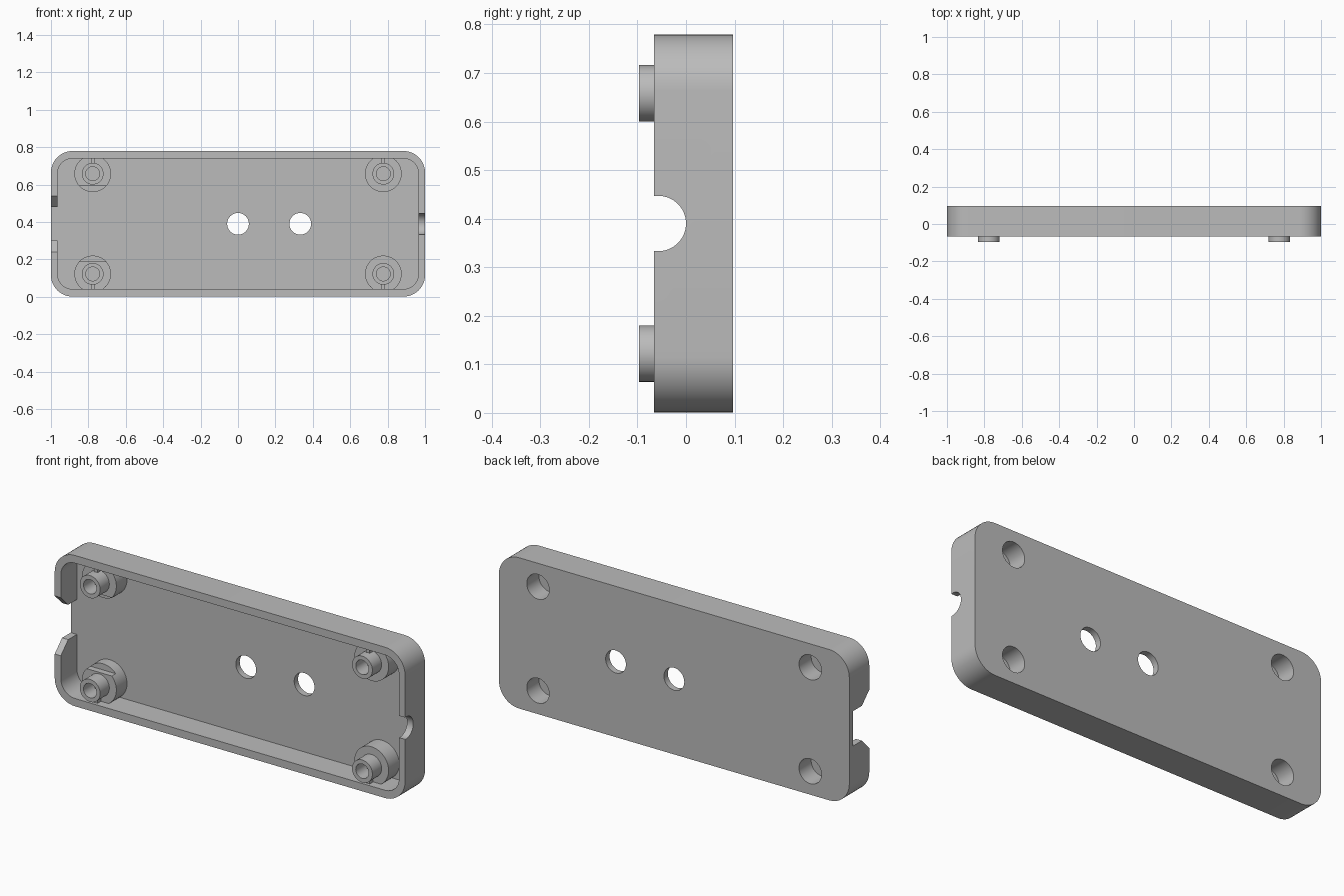
import bpy, bmesh
from math import sin, cos, pi, radians

if "Cube" in bpy.data.objects:
    bpy.data.objects.remove(bpy.data.objects["Cube"])

# One plain grey plastic
grey = bpy.data.materials.new("grey plastic")
grey.use_nodes = True
COLOR = (0.5, 0.5, 0.5, 1)
grey.diffuse_color = COLOR
grey.node_tree.nodes["Principled BSDF"].inputs["Base Color"].default_value = COLOR

FRONT, BACK, FLOOR = -0.066, 0.097, 0.065
MID = 0.39


def circle(u, v, r, n=64):
    return [(u + r * cos(2 * pi * i / n), v + r * sin(2 * pi * i / n)) for i in range(n)]


def rounded_rect(half_w, half_h, r, n=12):
    pts = []
    for k, (sx, sz) in enumerate([(1, 1), (-1, 1), (-1, -1), (1, -1)]):
        for i in range(n + 1):
            a = (k + i / n) * pi / 2
            pts.append((sx * (half_w - r) + r * cos(a), MID + sz * (half_h - r) + r * sin(a)))
    return pts


def rect(u0, u1, v0, v1):
    return [(u0, v0), (u1, v0), (u1, v1), (u0, v1)]


def prism(name, outline, lo, hi, axis="y"):
    """Extrude an (x, z) outline along y, or a (y, z) outline along x."""
    bm = bmesh.new()
    place = (lambda u, v: (u, lo, v)) if axis == "y" else (lambda u, v: (lo, u, v))
    face = bm.faces.new([bm.verts.new(place(u, v)) for u, v in outline])
    ext = bmesh.ops.extrude_face_region(bm, geom=[face])
    verts = [g for g in ext["geom"] if isinstance(g, bmesh.types.BMVert)]
    step = (0, hi - lo, 0) if axis == "y" else (hi - lo, 0, 0)
    bmesh.ops.translate(bm, verts=verts, vec=step)
    bmesh.ops.recalc_face_normals(bm, faces=bm.faces)
    mesh = bpy.data.meshes.new(name)
    bm.to_mesh(mesh)
    bm.free()
    mesh.materials.append(grey)
    obj = bpy.data.objects.new(name, mesh)
    bpy.context.collection.objects.link(obj)
    return obj


def combine(target, tool, operation):
    """Bake a boolean into the target and discard the tool."""
    mod = target.modifiers.new("bool", "BOOLEAN")
    mod.object, mod.operation, mod.solver = tool, operation, "EXACT"
    bpy.context.view_layer.update()
    graph = bpy.context.evaluated_depsgraph_get()
    baked = bpy.data.meshes.new_from_object(target.evaluated_get(graph))
    target.modifiers.clear()
    target.data = baked
    bpy.data.objects.remove(tool)


def cut(target, *args, **kw):
    combine(target, prism("cutter", *args, **kw), "DIFFERENCE")


# Tray shell
shell = prism("enclosure_half", rounded_rect(1, 0.389, 0.115), FRONT, BACK)
cut(shell, rounded_rect(0.965, 0.349, 0.08), FRONT - 0.1, FLOOR)

# Round cable notch in the right-hand wall
cut(shell, circle(-0.057, MID, 0.057), 0.9, 1.1, axis="x")

# Flared connector notch in the opposite wall
flare = [(FRONT - 0.02, 0.17), (-0.006, 0.09), (FLOOR, 0.09)]
cut(shell, [(y, MID - h) for y, h in flare] + [(y, MID + h) for y, h in reversed(flare)],
    -1.1, -0.93, axis="x")

# Two holes through the floor
for x in (0, 0.333):
    cut(shell, circle(x, MID, 0.058), 0, 0.2)

# Corner screw bosses: stepped post, rib to the wall, blind pilot, rear counterbore
for x in (-0.777, 0.777):
    for side in (-1, 1):
        z = MID + side * 0.268
        boss = prism("boss", circle(x, z, 0.098), -0.022, 0.08)
        if x < 0:
            inner = sorted((z - side * 0.066, z - side * 0.15))
            cut(boss, rect(x - 0.15, x + 0.15, *inner), -0.1, 0.01)
        combine(boss, prism("post", circle(x, z, 0.058), -0.097, -0.012), "UNION")
        wall = sorted((z + side * 0.05, z + side * 0.09))
        combine(boss, prism("rib", rect(x - 0.01, x + 0.01, *wall), -0.05, -0.01), "UNION")
        combine(shell, boss, "UNION")
        cut(shell, circle(x, z, 0.037), -0.15, -0.016)
        cut(shell, circle(x, z, 0.064), -0.002, 0.2)

# Smooth curved walls, crisp edges
bpy.ops.object.select_all(action="DESELECT")
shell.select_set(True)
bpy.context.view_layer.objects.active = shell
bpy.ops.object.shade_smooth_by_angle(angle=radians(30))
